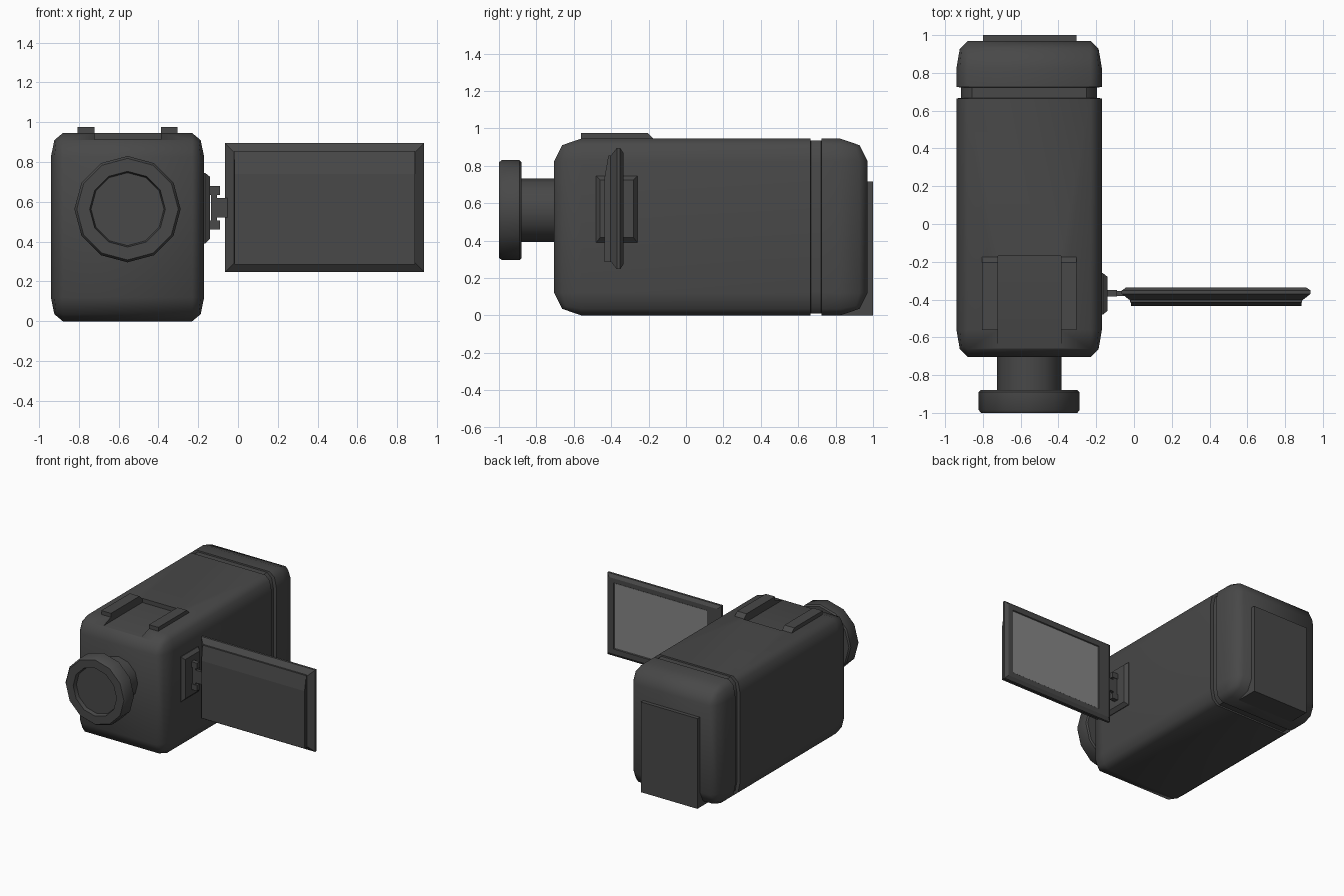
import bpy, bmesh, math
from mathutils import Vector

if "Cube" in bpy.data.objects:
    bpy.data.objects.remove(bpy.data.objects["Cube"])


def material(name, v):
    m = bpy.data.materials.new(name)
    m.diffuse_color = (v, v, v, 1)
    m.use_nodes = True
    m.node_tree.nodes["Principled BSDF"].inputs["Base Color"].default_value = m.diffuse_color
    return m


DARK = material("dark_plastic", 0.065)
GLASS = material("screen_grey", 0.24)


def finish(name, bm, mat=DARK, angle=None):
    bmesh.ops.recalc_face_normals(bm, faces=bm.faces)
    me = bpy.data.meshes.new(name)
    bm.to_mesh(me)
    bm.free()
    ob = bpy.data.objects.new(name, me)
    bpy.context.collection.objects.link(ob)
    me.materials.append(mat)
    if angle:
        bpy.ops.object.select_all(action='DESELECT')
        ob.select_set(True)
        bpy.context.view_layer.objects.active = ob
        bpy.ops.object.shade_smooth_by_angle(angle=math.radians(angle))
    return ob


def loft(name, rings, mat=DARK, angle=None):
    """Skin a list of vertex rings and cap both ends."""
    bm = bmesh.new()
    vs = [[bm.verts.new(p) for p in r] for r in rings]
    n = len(vs[0])
    for a, b in zip(vs, vs[1:]):
        for i in range(n):
            j = (i + 1) % n
            bm.faces.new((a[i], a[j], b[j], b[i]))
    bm.faces.new(vs[0])
    bm.faces.new(vs[-1])
    return finish(name, bm, mat, angle)


def rect_y(y, x0, x1, z0, z1):
    return [(x0, y, z0), (x1, y, z0), (x1, y, z1), (x0, y, z1)]


def rect_x(x, y0, y1, z0, z1):
    return [(x, y0, z0), (x, y1, z0), (x, y1, z1), (x, y0, z1)]


def box(name, x0, x1, y0, y1, z0, z1, mat=DARK):
    return loft(name, [rect_x(x0, y0, y1, z0, z1), rect_x(x1, y0, y1, z0, z1)], mat)


def prism_x(name, x0, x1, profile):
    return loft(name, [[(x, y, z) for y, z in profile] for x in (x0, x1)])


# camera body: box with different corner radius per axis, grooved near the back
CX = -0.555
lo, hi = Vector((-0.94, -0.705, 0)), Vector((-0.17, 0.97, 0.945))
rad = Vector((0.06, 0.145, 0.12))
mid, size = (lo + hi) / 2, hi - lo
bm = bmesh.new()
bmesh.ops.create_cube(bm, size=1)
for v in bm.verts:
    v.co = Vector([v.co[i] * size[i] / rad[i] for i in range(3)])
bmesh.ops.bevel(bm, geom=bm.edges[:], offset=1, segments=2, profile=0.5, affect='EDGES')
for v in bm.verts:
    v.co = Vector([v.co[i] * rad[i] + mid[i] for i in range(3)])
for y in (0.665, 0.667, 0.723, 0.725):
    bmesh.ops.bisect_plane(bm, geom=bm.verts[:] + bm.edges[:] + bm.faces[:],
                           plane_co=(0, y, 0), plane_no=(0, 1, 0))
for v in bm.verts:
    if 0.666 < v.co.y < 0.724:
        v.co.x = mid.x + (v.co.x - mid.x) * 0.935
        v.co.z = mid.z + (v.co.z - mid.z) * 0.978
body = finish("camera_body", bm)

# accessory shoe: shallow slot cut in the top, open to the front
cutter = box("shoe_cutter", -0.72, -0.387, -0.80, -0.17, 0.912, 1.1)
cutter.hide_render = True
cutter.hide_viewport = True
mod = body.modifiers.new("shoe_slot", 'BOOLEAN')
mod.operation = 'DIFFERENCE'
mod.object = cutter
mod.solver = 'EXACT'
bpy.context.view_layer.update()
me = bpy.data.meshes.new_from_object(
    body.evaluated_get(bpy.context.evaluated_depsgraph_get()))
body.modifiers.clear()
body.data = me
bpy.data.objects.remove(cutter)
bpy.ops.object.select_all(action='DESELECT')
body.select_set(True)
bpy.context.view_layer.objects.active = body
bpy.ops.object.shade_smooth_by_angle(angle=math.radians(40))

# shoe rails
for name, x0, x1 in (("shoe_rail_left", -0.805, -0.72), ("shoe_rail_right", -0.387, -0.305)):
    prism_x(name, x0, x1, [(-0.562, 0.925), (-0.562, 0.975), (-0.205, 0.975),
                           (-0.175, 0.945), (-0.175, 0.925)])

# lens: twelve-sided turned profile with a shallow recessed front glass
profile = [(0.17, -0.66), (0.17, -0.88), (0.257, -0.88), (0.267, -0.89), (0.267, -0.985),
           (0.255, -1.0), (0.19, -1.0), (0.183, -0.97)]
loft("lens", [[(CX + r * math.cos(k * math.pi / 6), y, 0.563 + r * math.sin(k * math.pi / 6))
               for k in range(12)] for r, y in profile], angle=40)

# battery on the back
box("battery", -0.80, -0.305, 0.80, 1.0, 0, 0.715)

# hinge: tapered base, two lugs, pin and screen tongue
loft("hinge_base", [rect_x(-0.19, -0.48, -0.26, 0.39, 0.745),
                    rect_x(-0.165, -0.48, -0.26, 0.39, 0.745),
                    rect_x(-0.14, -0.46, -0.28, 0.415, 0.725)])
for name, z in (("hinge_lug_lower", 0.46), ("hinge_lug_upper", 0.635)):
    box(name, -0.15, -0.09, -0.385, -0.35, z, z + 0.045)
box("hinge_pin", -0.135, -0.105, -0.38, -0.355, 0.47, 0.67)
box("hinge_tongue", -0.12, -0.05, -0.38, -0.355, 0.52, 0.62)


# flip-out screen: bevelled frame with recessed display opening at the back
def frame(y, d):
    return rect_y(y, -0.065 + d, 0.935 - d, 0.247 + d, 0.895 - d)


loft("screen_frame", [frame(-0.415, 0.045), frame(-0.405, 0.045), frame(-0.37, 0.0),
                      frame(-0.352, 0.0), frame(-0.335, 0.025),
                      rect_y(-0.335, 0.05, 0.87, 0.31, 0.835),
                      rect_y(-0.343, 0.055, 0.865, 0.315, 0.83)])
loft("screen_display", [rect_y(-0.35, 0.055, 0.865, 0.315, 0.83),
                        rect_y(-0.341, 0.055, 0.865, 0.315, 0.83)], GLASS)

# screen outer cover, sloping back near its top
prism_x("screen_cover", -0.017, 0.888, [(-0.40, 0.285), (-0.435, 0.285), (-0.435, 0.74),
                                        (-0.415, 0.855), (-0.40, 0.855)])
